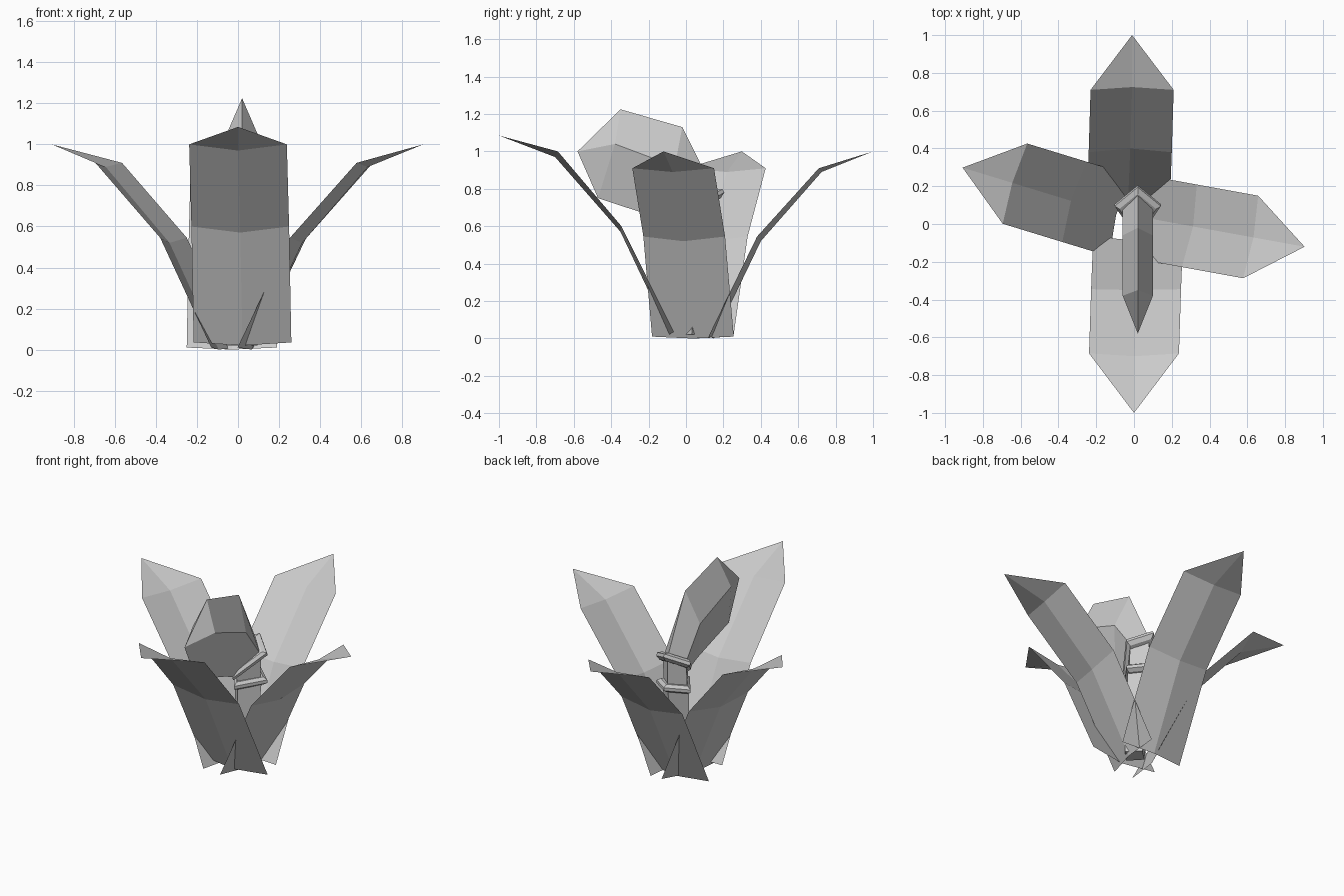
import bpy
from math import radians, cos, sin

if "Cube" in bpy.data.objects:
    bpy.data.objects.remove(bpy.data.objects["Cube"])

CX = 0.02  # centre line of the stalk


def make(name, verts, faces):
    me = bpy.data.meshes.new(name)
    me.from_pydata(verts, [], faces)
    me.update()
    ob = bpy.data.objects.new(name, me)
    bpy.context.collection.objects.link(ob)
    return ob


def leaf(name, angle, edges, centres, tip, shift, side, base_side=None, hw=0.225):
    """Creased leaf: rows of (left, middle, right) points given as (distance, height)."""
    a = radians(angle)
    if base_side is None:
        base_side = side

    def place(r, s, z):
        return (r * cos(a) - s * sin(a), r * sin(a) + s * cos(a), z)

    verts = []
    for i, ((er, ez), (mr, mz)) in enumerate(zip(edges, centres)):
        s = base_side + (side - base_side) * i / 2
        verts += [place(er + shift, s - hw, ez),
                  place(mr + shift, s, mz),
                  place(er + shift, s + hw, ez)]
    verts.append(place(tip[0] + shift, side, tip[1]))
    faces = []
    for i in range(len(edges) - 1):
        for j in range(2):
            k = i * 3 + j
            faces.append((k, k + 1, k + 4, k + 3))
    n = len(verts) - 1
    faces += [(n - 3, n - 2, n), (n - 2, n - 1, n)]
    return make(name, verts, faces)


def loft(name, rings, tip=None, base_cap=True, top_cap=True):
    """Diamond sections: back, side and front points as (y, z), plus half width."""
    verts, faces = [], []
    for b, s, f, hw in rings:
        verts += [(CX, *b), (CX - hw, *s), (CX, *f), (CX + hw, *s)]
    for i in range(len(rings) - 1):
        for j in range(4):
            k = (j + 1) % 4
            faces.append((i * 4 + j, i * 4 + k, i * 4 + 4 + k, i * 4 + 4 + j))
    n = len(verts)
    if tip:
        verts.append((CX, *tip))
        faces += [(n - 4 + j, n - 4 + (j + 1) % 4, n) for j in range(4)]
    elif top_cap:
        faces.append((n - 4, n - 3, n - 2, n - 1))
    if base_cap:
        faces.append((3, 2, 1, 0))
    return make(name, verts, faces)


def collar(name, b, s, f, up):
    """Diamond band with bevelled rims; up is its (y, z) thickness direction."""
    rings = []
    mid = ((b[0] + f[0]) / 2, (b[1] + f[1]) / 2)
    for t, k in ((-1, 0.8), (-0.4, 1), (0.4, 1), (1, 0.8)):
        pts = [tuple(mid[c] + (p[c] - mid[c]) * k + up[c] * t for c in (0, 1))
               for p in (b, s, f)]
        rings.append((*pts, 0.122 * k))
    return loft(name, rings)


# Leaves: three share one profile, the front one is taller
edges = [(0.12, 0.01), (0.38, 0.545), (0.71, 0.91)]
centres = [(0.15, 0.0), (0.40, 0.52), (0.725, 0.89)]
leaf("back_leaf", 90, edges, centres, (1.0, 1.0), 0, 0.01, 0.03, 0.22)
leaf("right_leaf", -10.3, edges, centres, (1.0, 1.0), -0.09, 0.043, hw=0.222)
leaf("left_leaf", 163, edges, centres, (1.0, 1.0), -0.045, -0.02, hw=0.222)
leaf("front_leaf", -90,
     [(0.065, 0.035), (0.345, 0.60), (0.685, 1.0)],
     [(0.09, 0.02), (0.35, 0.57), (0.70, 0.97)],
     (1.0, 1.085), 0, 0.0, 0.022, 0.238)

# Stalk and neck
loft("stalk", [((0.10, 0.02), (0.03, 0.02), (-0.05, 0.02), 0.075),
               ((0.16, 0.56), (0.08, 0.55), (-0.03, 0.55), 0.095)])
loft("neck", [((0.16, 0.57), (0.08, 0.56), (-0.03, 0.56), 0.085),
              ((0.16, 0.78), (0.09, 0.72), (-0.05, 0.60), 0.085)])

# Collars around the neck
collar("lower_collar", (0.20, 0.57), (0.10, 0.55), (-0.07, 0.54), (0.0, 0.025))
collar("upper_collar", (0.20, 0.79), (0.10, 0.73), (-0.08, 0.60), (-0.013, 0.022))

# Bud leaning to the front
loft("bud", [((0.155, 0.78), (0.09, 0.72), (-0.05, 0.60), 0.08),
             ((-0.02, 1.13), (-0.06, 0.92), (-0.15, 0.645), 0.08),
             ((-0.35, 1.225), (-0.38, 1.04), (-0.47, 0.75), 0.08)],
     tip=(-0.58, 1.0))
